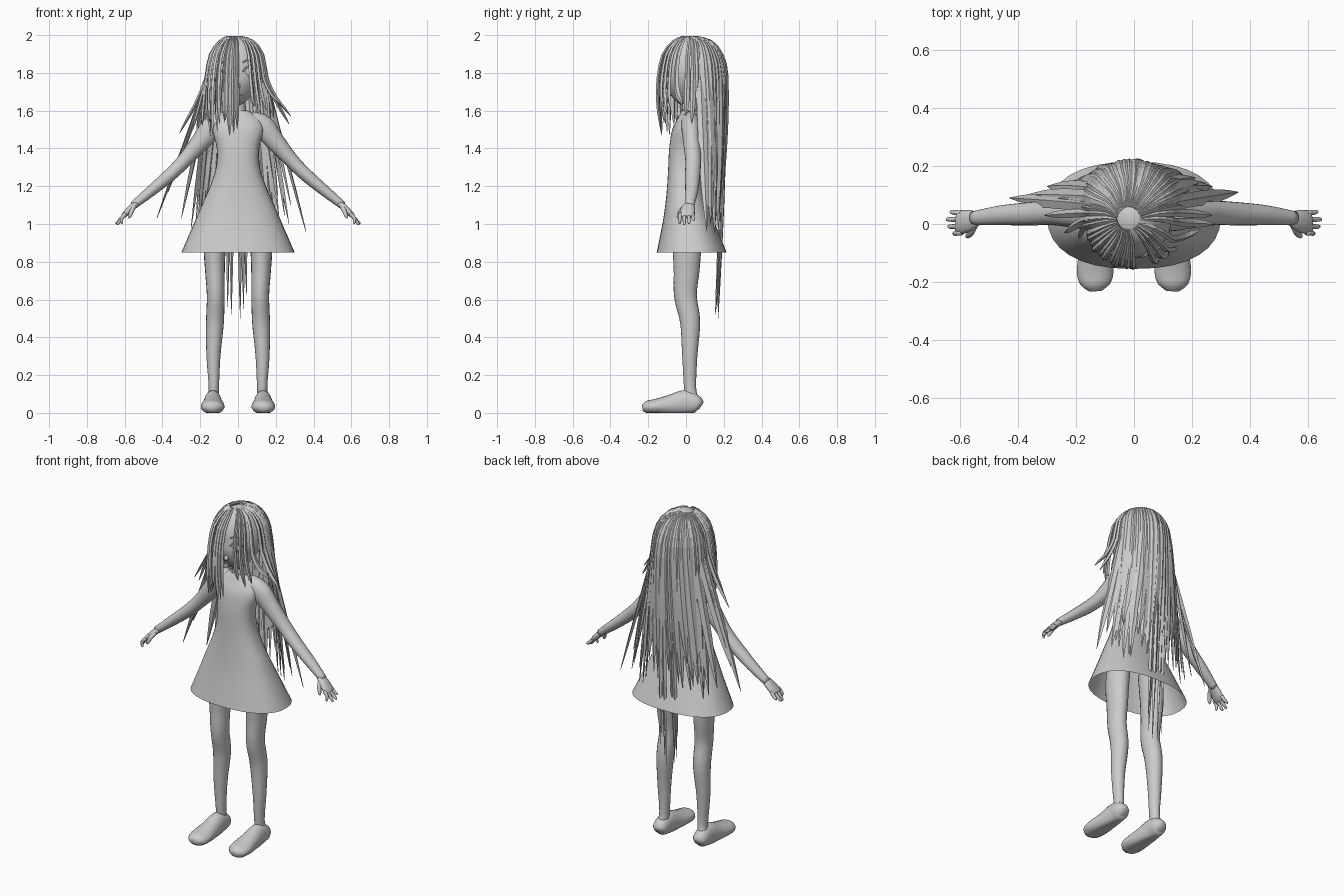
import bpy, bmesh, math, random
from mathutils import Vector as V

if "Cube" in bpy.data.objects:
    bpy.data.objects.remove(bpy.data.objects["Cube"])

random.seed(7)
grey = bpy.data.materials.new("plain grey")
grey.diffuse_color = (0.6, 0.6, 0.6, 1)
grey.use_nodes = True
grey.node_tree.nodes["Principled BSDF"].inputs["Base Color"].default_value = grey.diffuse_color
X, Y = V((1, 0, 0)), V((0, 1, 0))


def finish(name, bm, smooth=True):
    bmesh.ops.recalc_face_normals(bm, faces=bm.faces[:])
    for f in bm.faces:
        f.smooth = smooth
    me = bpy.data.meshes.new(name)
    bm.to_mesh(me)
    bm.free()
    me.materials.append(grey)
    ob = bpy.data.objects.new(name, me)
    bpy.context.collection.objects.link(ob)
    return ob


def smooth_path(pts, n):
    """Catmull-Rom through rows of (x, y, z, ra, rb)."""
    out = []
    for i in range(len(pts) - 1):
        p = [pts[max(i - 1, 0)], pts[i], pts[i + 1], pts[min(i + 2, len(pts) - 1)]]
        for k in range(n):
            t = k / n
            out.append([0.5 * (2 * b + (c - a) * t + (2 * a - 5 * b + 4 * c - d) * t * t
                        + (3 * b - a - 3 * c + d) * t ** 3) for a, b, c, d in zip(*p)])
    out.append(list(pts[-1]))
    return out


def tube(bm, pts, axis, sides=20, n=5, caps=True, power=1.0):
    """Sweep an ellipse; ra lies along axis, rb across it."""
    rows = smooth_path(pts, n)
    c = [V(r[:3]) for r in rows]
    rings = []
    for i, r in enumerate(rows):
        t = (c[min(i + 1, len(c) - 1)] - c[max(i - 1, 0)]).normalized()
        b = t.cross(axis).normalized()
        a = b.cross(t)
        ring = []
        for k in range(sides):
            g = 2 * math.pi * k / sides
            co, si = (math.copysign(abs(f) ** power, f) for f in (math.cos(g), math.sin(g)))
            p = c[i] + a * co * max(r[3], .001) + b * si * max(r[4], .001)
            p.z = max(p.z, 0)
            ring.append(bm.verts.new(p))
        rings.append(ring)
    for r0, r1 in zip(rings, rings[1:]):
        for k in range(sides):
            j = (k + 1) % sides
            bm.faces.new((r0[k], r0[j], r1[j], r1[k]))
    if caps:
        bm.faces.new(rings[0])
        bm.faces.new(rings[-1])


def ball(bm, c, s):
    res = bmesh.ops.create_uvsphere(bm, u_segments=16, v_segments=10, radius=1)
    for v in res["verts"]:
        v.co = V([c[i] + v.co[i] * s[i] for i in range(3)])


# dress: flared skirt, open at the hem
bm = bmesh.new()
dress = [(.85, .03, .30, .185), (1.0, .015, .235, .14), (1.1, .003, .192, .113),
         (1.2, -.005, .148, .095), (1.3, -.01, .116, .084), (1.4, -.012, .112, .077),
         (1.5, -.003, .135, .07), (1.56, .012, .115, .056), (1.6, .02, .055, .042)]
rows = [V((0, y, z)) for z, y, _, _ in dress]
# keep the rings level so the hem stays flat
srows = smooth_path([(0, y, z, a, b) for z, y, a, b in dress], 4)
rings = []
for _, y, z, a, b in srows:
    ring = []
    for k in range(32):
        g = 2 * math.pi * k / 32
        co, si = (math.copysign(abs(f) ** .85, f) for f in (math.cos(g), math.sin(g)))
        ring.append(bm.verts.new((a * co, y + b * si, z)))
    rings.append(ring)
for r0, r1 in zip(rings, rings[1:]):
    for k in range(32):
        bm.faces.new((r0[k], r0[(k + 1) % 32], r1[(k + 1) % 32], r1[k]))
finish("dress", bm)

# neck
bm = bmesh.new()
tube(bm, [(0, .025, 1.55, .06, .045), (0, .02, 1.61, .042, .04), (0, .015, 1.70, .042, .042)], X)
finish("neck", bm)

# legs, feet, arms and hands, both sides
for s, side in ((1, "right"), (-1, "left")):
    def part(name, paths, axis, **kw):
        bm = bmesh.new()
        for p in paths:
            tube(bm, [(s * q[0], *q[1:]) for q in p], axis, **kw)
        finish(side + "_" + name, bm)

    part("leg", [[(.135, .035, .06, .032, .035), (.128, .022, .13, .027, .032),
                  (.13, .02, .3, .037, .04), (.122, .022, .48, .047, .053),
                  (.118, -.003, .62, .047, .06), (.122, .003, .75, .052, .068),
                  (.123, .005, .87, .058, .075), (.11, .005, 1.02, .06, .075)]], X)
    part("foot", [[(.133, .08, .035, .02, .02), (.133, .06, .045, .042, .045),
                   (.133, .0, .055, .046, .065), (.133, -.08, .042, .054, .055),
                   (.134, -.16, .034, .063, .04), (.134, -.205, .03, .053, .034),
                   (.133, -.23, .027, .025, .018)]], X)
    part("arm", [[(.06, .02, 1.55, .045, .05), (.13, .025, 1.515, .05, .062),
                  (.19, .03, 1.445, .046, .052), (.28, .038, 1.34, .042, .039),
                  (.36, .035, 1.26, .04, .035), (.46, .03, 1.175, .034, .029),
                  (.555, .02, 1.098, .024, .021)]], Y, n=4)
    hand = [[(.535, .02, 1.11, .022, .018), (.565, .012, 1.085, .037, .018),
             (.60, .006, 1.05, .041, .015), (.612, .006, 1.04, .034, .01)]]
    for y, x, z in ((-.029, .615, 1.0), (-.008, .637, .995), (.014, .642, 1.0), (.036, .63, 1.015)):
        hand.append([(.595, y, 1.055, .01, .011), (.616, y * 1.1, 1.03, .009, .01),
                     (x, y * 1.15, z + .006, .007, .007), (x + .002, y * 1.15, z, .002, .002)])
    hand.append([(.55, .0, 1.095, .012, .014), (.562, -.028, 1.07, .012, .012),
                 (.574, -.041, 1.04, .009, .009), (.578, -.042, 1.03, .002, .002)])
    part("hand", hand, Y, sides=10, n=3)

# head: sphere narrowed towards a forward chin
def shape(u):
    low = max(0, -u.z)
    k = 1 - .38 * low ** 2
    return V((u.x * .13 * k, .02 + u.y * .135 * k - .035 * low, 1.813 + u.z * .183))


def face_y(x, z):
    uz = (z - 1.813) / .183
    low = max(0, -uz)
    k = 1 - .38 * low ** 2
    uy = math.sqrt(max(0, 1 - uz * uz - (x / .13 / k) ** 2))
    return .02 - uy * .135 * k - .035 * low


bm = bmesh.new()
bmesh.ops.create_uvsphere(bm, u_segments=32, v_segments=24, radius=1)
for v in bm.verts:
    v.co = shape(v.co)
finish("head", bm)

# face details
def ridge(bm, xz, r):
    tube(bm, [(x, face_y(x, z), z, r, r) for x, z in xz], Y, sides=8, n=3)


bm = bmesh.new()
ball(bm, (0, face_y(0, 1.73) - .002, 1.73), (.012, .018, .016))
finish("nose", bm)
bm = bmesh.new()
ridge(bm, [(-.025, 1.685), (-.01, 1.681), (.01, 1.681), (.025, 1.685)], .004)
finish("mouth", bm)
for s, side in ((1, "right"), (-1, "left")):
    bm = bmesh.new()
    ball(bm, (s * .056, face_y(.056, 1.8) + .002, 1.803), (.028, .007, .026))
    ball(bm, (s * .056, face_y(.056, 1.8) - .002, 1.803), (.016, .006, .019))
    finish(side + "_eye", bm)
    bm = bmesh.new()
    ridge(bm, [(s * .026, 1.806), (s * .042, 1.828), (s * .066, 1.83), (s * .09, 1.812)], .004)
    ridge(bm, [(s * .025, 1.855), (s * .055, 1.868), (s * .09, 1.852)], .004)
    finish(side + "_eyelid_and_brow", bm)
    bm = bmesh.new()
    ball(bm, (s * .128, .03, 1.785), (.012, .022, .038))
    finish(side + "_ear", bm)

# hair: faceted tapering strands growing from a crown ring
def rim(phi, f, z):
    return V((-.008 + f * .162 * math.cos(phi), .032 + f * .18 * math.sin(phi), z))


def strand(bm, deg, tip, w, f=1.0):
    phi = math.radians(deg)
    co, si = math.cos(phi), math.sin(phi)
    tip = V(tip)
    pts = [V((-.02 + .04 * co, .02 + .04 * si, 1.99)), rim(phi, .55 * f, 1.968),
           rim(phi, .86 * f, 1.895), rim(phi, f, 1.77)]
    low = rim(phi, 1.05 * f, 1.72)
    pts += [low.lerp(tip, .35), low.lerp(tip, .72), tip]
    ws = (.45, .6, .8, .9, 1, .75, .05)
    rows = [(*p, w * k, .009 * min(1, k + .1)) for p, k in zip(pts, ws)]
    tube(bm, rows, V((-si, co, 0)), sides=4, n=2)


R = random.uniform
# fringe over one side of the face, then the thin locks beside the gap
bm = bmesh.new()
for i in range(13):
    d = -88 - i * 7.2 + R(-2, 2)
    p = rim(math.radians(d), R(.9, 1.08), R(1.40, 1.56))
    strand(bm, d, p, R(.011, .017), R(.96, 1.03))
for d, x, y, z in ((-62, .085, -.12, 1.62), (-52, .12, -.10, 1.58), (-42, .15, -.08, 1.6)):
    strand(bm, d, (x, y, z), .011)
finish("front_hair", bm, False)

# side locks with flicked ends
bm = bmesh.new()
for d, x, y, z in ((-28, .23, -.02, 1.63), (-8, .28, .0, 1.57), (2, .27, .03, 1.53), (10, .19, .03, 1.56),
                   (16, .17, .07, 1.5), (-174, -.24, -.03, 1.5), (-182, -.31, .03, 1.48),
                   (-168, -.19, -.05, 1.52), (-188, -.22, .06, 1.5), (-194, -.27, .09, 1.46)):
    strand(bm, d, (x, y, z), .015)
finish("side_hair", bm, False)

# long back hair in two layers
bm = bmesh.new()
for layer, n in ((1.03, 22), (.93, 17)):
    for i in range(n):
        d = 18 + 144 * (i + R(.2, .8)) / n
        c, s = math.cos(math.radians(d)), math.sin(math.radians(d))
        tip = (.25 * c + R(-.02, .02), .10 + .085 * s * layer + R(-.01, .01), R(.94, 1.16))
        strand(bm, d, tip, R(.022, .032), layer)
for d, x, y, z in ((168, -.43, .09, 1.03), (160, -.37, .10, 1.17), (150, -.30, .13, 1.03),
                   (14, .36, .11, .96), (22, .28, .10, 1.10), (30, .27, .13, 1.0)):
    strand(bm, d, (x, y, z), .026)
finish("back_hair", bm, False)

# a few very long wisps
bm = bmesh.new()
for d, x, y, z in ((104, -.055, .165, .56), (99, -.035, .155, .52), (86, .012, .17, .5),
                   (82, .03, .16, .55), (78, .045, .175, .62)):
    strand(bm, d, (x, y, z), .014, .98)
finish("long_wisps", bm, False)
